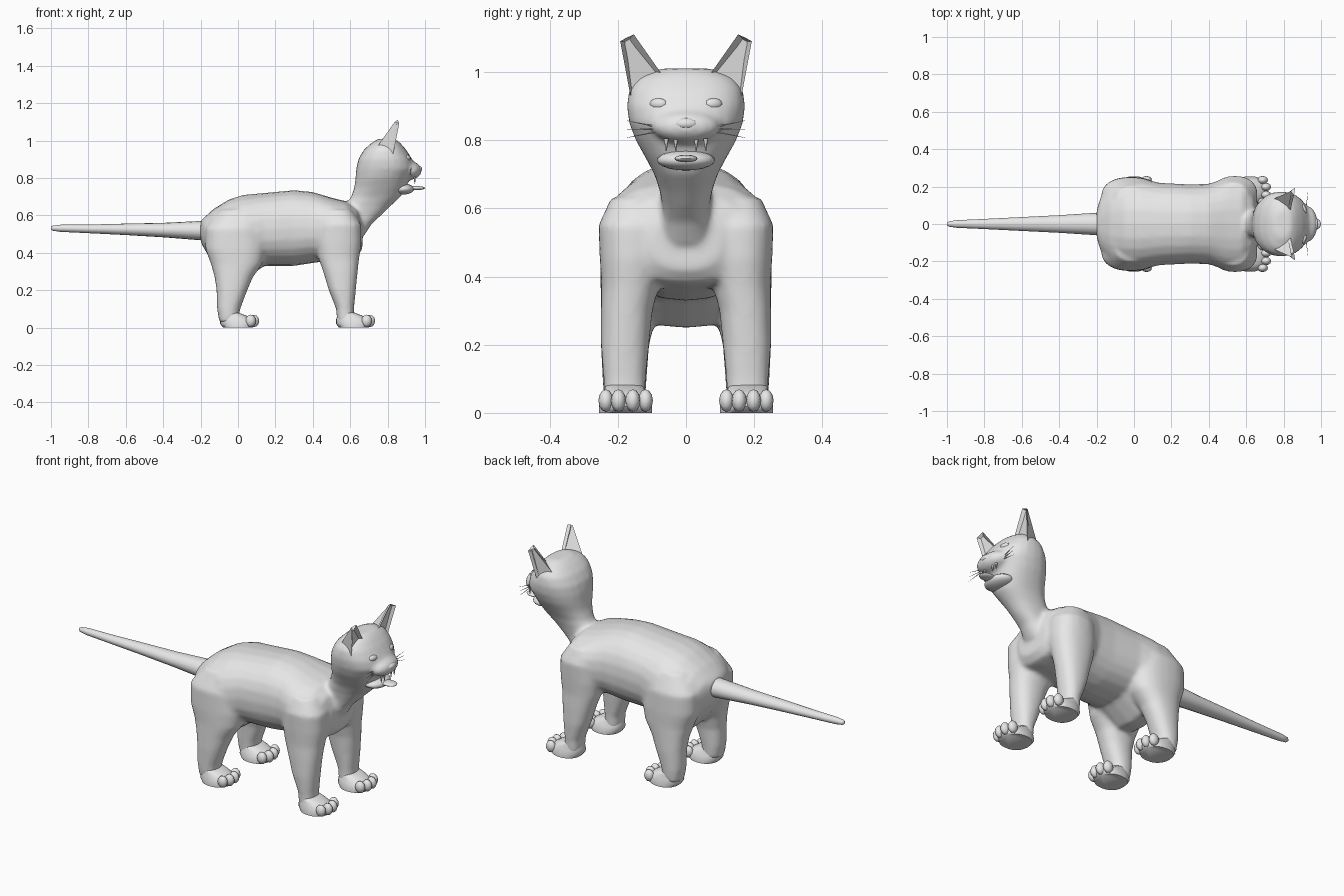
import bpy, bmesh, math
from mathutils import Vector, Matrix

cube = bpy.data.objects.get("Cube")
if cube:
    bpy.data.objects.remove(cube)

# Single plain grey
grey = bpy.data.materials.new("plain_grey")
grey.use_nodes = True
colour = (0.8, 0.8, 0.8, 1)
grey.diffuse_color = colour
grey.node_tree.nodes["Principled BSDF"].inputs["Base Color"].default_value = colour


def finish(name, bm, smooth=True, angle=60):
    """Turn a bmesh into a named, shaded object."""
    bmesh.ops.recalc_face_normals(bm, faces=bm.faces)
    mesh = bpy.data.meshes.new(name)
    bm.to_mesh(mesh)
    bm.free()
    obj = bpy.data.objects.new(name, mesh)
    bpy.context.collection.objects.link(obj)
    mesh.materials.append(grey)
    if smooth:
        bpy.ops.object.select_all(action='DESELECT')
        obj.select_set(True)
        bpy.context.view_layer.objects.active = obj
        bpy.ops.object.shade_smooth_by_angle(angle=math.radians(angle))
    return obj


def loft(bm, rings, sides=24, power=2.3):
    """Skin rounded sections, each given as centre, half axis u, half axis v."""
    def bend(value):
        return math.copysign(abs(value) ** (2 / power), value)
    loops = []
    for centre, u, v in rings:
        loop = []
        for i in range(sides):
            a = math.tau * i / sides
            loop.append(bm.verts.new(centre + u * bend(math.cos(a)) + v * bend(math.sin(a))))
        loops.append(loop)
    for low, high in zip(loops, loops[1:]):
        for i in range(sides):
            j = (i + 1) % sides
            bm.faces.new((low[i], low[j], high[j], high[i]))
    bm.faces.new(loops[0])
    bm.faces.new(loops[-1])


def loft_x(bm, rows, **kw):
    """Rows: x, bottom, top, half width."""
    loft(bm, [(Vector((x, 0, (b + t) / 2)), Vector((0, w, 0)), Vector((0, 0, (t - b) / 2)))
              for x, b, t, w in rows], **kw)


def loft_z(bm, rows, side=1, shift=0, **kw):
    """Rows: z, back, front, inner side, outer side."""
    loft(bm, [(Vector(((b + f) / 2 + shift, side * (i + o) / 2, z)),
               Vector(((f - b) / 2, 0, 0)), Vector((0, (o - i) / 2, 0)))
              for z, b, f, i, o in rows], **kw)


def ball(bm, centre, radii, turn=0, segments=20):
    matrix = (Matrix.Translation(centre) @ Matrix.Rotation(turn, 4, 'Z')
              @ Matrix.Diagonal((*radii, 1)))
    bmesh.ops.create_uvsphere(bm, u_segments=segments, v_segments=segments // 2,
                              radius=1, matrix=matrix)


def spike(bm, start, end, radius):
    start, end = Vector(start), Vector(end)
    line = end - start
    matrix = Matrix.Translation((start + end) / 2) @ line.to_track_quat('Z', 'Y').to_matrix().to_4x4()
    bmesh.ops.create_cone(bm, cap_ends=True, segments=6, radius1=radius,
                          radius2=radius * 0.2, depth=line.length, matrix=matrix)


# Torso, legs, neck and head, fused into one skin
skin = bmesh.new()
loft_x(skin, [
    (-0.2, 0.46, 0.57, 0.07), (-0.18, 0.42, 0.59, 0.14), (-0.13, 0.34, 0.635, 0.21),
    (-0.05, 0.25, 0.685, 0.24), (0.03, 0.25, 0.71, 0.245), (0.14, 0.33, 0.72, 0.22),
    (0.3, 0.33, 0.735, 0.212), (0.4, 0.345, 0.725, 0.215), (0.5, 0.36, 0.695, 0.25),
    (0.58, 0.37, 0.675, 0.245), (0.635, 0.38, 0.64, 0.19), (0.665, 0.42, 0.58, 0.1)])
front_leg = [
    (0.03, 0.53, 0.62, 0.12, 0.24), (0.1, 0.525, 0.62, 0.118, 0.242),
    (0.2, 0.485, 0.63, 0.108, 0.25), (0.3, 0.455, 0.64, 0.098, 0.25),
    (0.37, 0.43, 0.648, 0.08, 0.248), (0.45, 0.415, 0.66, 0.06, 0.253),
    (0.55, 0.42, 0.66, 0.05, 0.257), (0.63, 0.45, 0.61, 0.05, 0.22)]
hind_leg = [
    (0.03, -0.1, 0.0, 0.12, 0.24), (0.1, -0.112, 0.012, 0.115, 0.245),
    (0.2, -0.115, 0.05, 0.108, 0.25), (0.27, -0.125, 0.08, 0.09, 0.25),
    (0.34, -0.145, 0.13, 0.06, 0.25), (0.42, -0.175, 0.15, 0.04, 0.252),
    (0.53, -0.175, 0.14, 0.04, 0.25), (0.63, -0.1, 0.1, 0.04, 0.2)]
for side in (1, -1):
    loft_z(skin, front_leg, side)
    loft_z(skin, hind_leg, side)
loft_z(skin, [(z, back, front, -w, w) for z, back, front, w in [
    (0.5, 0.52, 0.68, 0.08), (0.56, 0.54, 0.72, 0.07), (0.6, 0.55, 0.765, 0.068),
    (0.65, 0.57, 0.815, 0.077), (0.7, 0.605, 0.87, 0.093), (0.75, 0.622, 0.9, 0.12),
    (0.8, 0.628, 0.92, 0.148), (0.85, 0.632, 0.945, 0.167), (0.9, 0.643, 0.932, 0.174),
    (0.95, 0.672, 0.9, 0.167), (0.985, 0.71, 0.87, 0.14), (1.01, 0.75, 0.84, 0.075)]])
ball(skin, (0.917, 0, 0.84), (0.066, 0.102, 0.05))
body = finish("body_and_head", skin)
remesh = body.modifiers.new("Fuse", 'REMESH')
remesh.mode = 'VOXEL'
remesh.voxel_size = 0.011
remesh.use_smooth_shade = True
relax = body.modifiers.new("Relax", 'SMOOTH')
relax.factor = 0.5
relax.iterations = 7

# Tail
bm = bmesh.new()
loft_x(bm, [
    (-0.1, 0.46, 0.58, 0.06), (-0.2, 0.467, 0.57, 0.06), (-0.4, 0.483, 0.56, 0.047),
    (-0.6, 0.495, 0.556, 0.037), (-0.8, 0.505, 0.551, 0.027), (-0.95, 0.512, 0.55, 0.02),
    (-0.99, 0.518, 0.545, 0.014), (-1, 0.525, 0.54, 0.006)], sides=16, power=2)
finish("tail", bm)

# Paws with four toes each
paw = [(0, 0.54, 0.7, 0.1, 0.255), (0.02, 0.525, 0.715, 0.1, 0.255),
       (0.045, 0.525, 0.7, 0.11, 0.247), (0.062, 0.53, 0.67, 0.118, 0.242),
       (0.085, 0.535, 0.61, 0.128, 0.235)]
for place, shift in (("front", 0), ("hind", -0.62)):
    for side, word in ((1, "left"), (-1, "right")):
        bm = bmesh.new()
        loft_z(bm, paw, side, shift)
        for across in (-0.058, -0.021, 0.021, 0.058):
            ball(bm, (0.708 + shift - 6 * across ** 2, side * (0.177 + across), 0.036),
                 (0.028, 0.022, 0.033), segments=12)
        finish(f"{place}_{word}_paw", bm)

# Lower jaw, tongue and nose
for name, centre, radii in [
        ("lower_jaw", (0.878, 0, 0.741), (0.064, 0.085, 0.03)),
        ("tongue", (0.955, 0, 0.746), (0.045, 0.034, 0.011)),
        ("nose", (0.967, 0, 0.848), (0.018, 0.034, 0.017))]:
    bm = bmesh.new()
    ball(bm, centre, radii)
    finish(name, bm)

for side, word in ((1, "left"), (-1, "right")):
    # Ear: wedge with a hollowed front face
    bm = bmesh.new()
    a, b, c, d, e, f = [bm.verts.new((x, side * y, z)) for x, y, z in [
        (0.835, 0.065, 0.985), (0.83, 0.163, 0.93), (0.862, 0.193, 1.09),
        (0.855, 0.153, 1.11), (0.725, 0.125, 0.94), (0.838, 0.175, 1.1)]]
    front = bm.faces.new((a, b, c, d))
    for corners in ((a, d, f, e), (b, e, f, c), (d, c, f), (a, e, b)):
        bm.faces.new(corners)
    bmesh.ops.recalc_face_normals(bm, faces=bm.faces)
    bmesh.ops.inset_region(bm, faces=[front], thickness=0.012, depth=-0.015)
    finish(f"{word}_ear", bm, angle=35)

    # Eye
    bm = bmesh.new()
    ball(bm, (0.907, side * 0.081, 0.906), (0.014, 0.028, 0.017), turn=side * 0.35, segments=12)
    finish(f"{word}_eye", bm)

    # Whiskers
    bm = bmesh.new()
    for rise in (-1, 0, 1):
        spike(bm, (0.92, side * 0.085, 0.832 + rise * 0.007),
              (0.93, side * 0.173, 0.832 + rise * 0.025), 0.0025)
    finish(f"{word}_whiskers", bm)

    # Upper teeth
    bm = bmesh.new()
    for across in (0.03, 0.058):
        spike(bm, (0.945, side * across, 0.805), (0.945, side * across, 0.768), 0.007)
    finish(f"{word}_teeth", bm)
